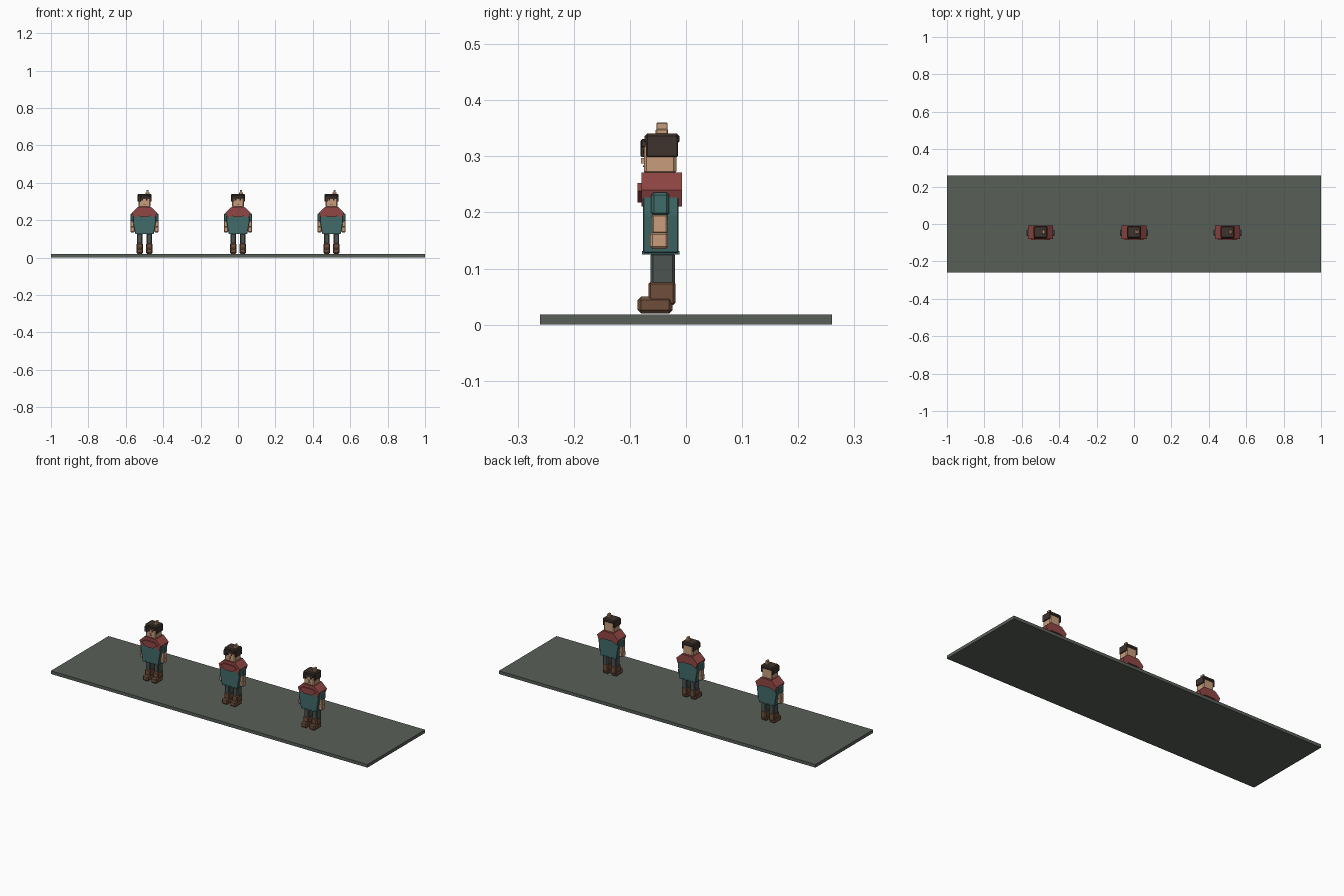
import bpy, bmesh

if "Cube" in bpy.data.objects:
    bpy.data.objects.remove(bpy.data.objects["Cube"])

def material(name, rgb):
    m = bpy.data.materials.new(name)
    m.diffuse_color = (*rgb, 1)
    m.use_nodes = True
    m.node_tree.nodes["Principled BSDF"].inputs["Base Color"].default_value = m.diffuse_color
    return m

STONE = material("grey green stone", (0.098, 0.114, 0.098))
RED = material("dull red cloth", (0.28, 0.062, 0.056))
TEAL = material("teal cloth", (0.052, 0.145, 0.14))
SKIN = material("tan skin", (0.58, 0.34, 0.20))
LEATHER = material("brown leather", (0.16, 0.077, 0.045))
HAIR = material("dark brown hair", (0.05, 0.033, 0.026))
TROUSER = material("slate trousers", (0.07, 0.088, 0.083))
DARK = material("near black", (0.012, 0.010, 0.010))

def finish(name, bm, mat, bevel):
    if bevel:
        bmesh.ops.bevel(bm, geom=bm.edges[:], offset=bevel, segments=1,
                        affect='EDGES', clamp_overlap=True)
    bmesh.ops.recalc_face_normals(bm, faces=bm.faces[:])
    me = bpy.data.meshes.new(name)
    bm.to_mesh(me)
    bm.free()
    me.materials.append(mat)
    ob = bpy.data.objects.new(name, me)
    bpy.context.collection.objects.link(ob)
    return ob

def block(name, xs, ys, zs, mat, bevel=0.0):
    """Chamfered box given by its ranges along x, y and z."""
    bm = bmesh.new()
    bmesh.ops.create_cube(bm, size=1)
    for v in bm.verts:
        v.co = [r[0] + (c + 0.5) * (r[1] - r[0]) for r, c in zip((xs, ys, zs), v.co)]
    return finish(name, bm, mat, bevel)

def prism(name, half, ys, cx, mat, bevel=0.0):
    """Symmetric front outline (right half, top to bottom) extruded along y."""
    pts = [(x, z) for x, z in half] + [(-x, z) for x, z in reversed(half) if x > 0]
    bm = bmesh.new()
    face = bm.faces.new([bm.verts.new((cx + x, ys[0], z)) for x, z in pts])
    new = bmesh.ops.extrude_face_region(bm, geom=[face])['geom']
    for v in new:
        if isinstance(v, bmesh.types.BMVert):
            v.co.y = ys[1]
    return finish(name, bm, mat, bevel)

block("base_slab", (-1, 1), (-0.26, 0.26), (0, 0.018), STONE)

def figure(cx):
    def part(name, x0, x1, ys, zs, mat, bevel=0.0):
        return block(name, (cx + x0, cx + x1), ys, zs, mat, bevel)

    # tunic with hem, shoulder mantle and its front drape
    prism("tunic", [(0.062, 0.245), (0.062, 0.195), (0.05, 0.128)],
          (-0.077, -0.013), cx, TEAL, 0.002)
    part("tunic_hem", -0.048, 0.048, (-0.078, -0.012), (0.125, 0.131), TEAL)
    prism("mantle", [(0.034, 0.271), (0.067, 0.24), (0.056, 0.211), (0.03, 0.225)],
          (-0.079, -0.007), cx, RED)
    prism("mantle_drape", [(0.03, 0.253), (0.05, 0.238), (0.022, 0.218)],
          (-0.086, -0.078), cx, RED)

    # paired limbs and side hair
    for s, side in ((-1, "left"), (1, "right")):
        def pair(name, a, b, ys, zs, mat, bevel=0.0):
            lo, hi = sorted((s * a, s * b))
            part(side + "_" + name, lo, hi, ys, zs, mat, bevel)
        pair("sleeve", 0.05, 0.076, (-0.062, -0.03), (0.194, 0.236), TEAL, 0.005)
        pair("forearm", 0.054, 0.074, (-0.061, -0.033), (0.162, 0.197), SKIN, 0.003)
        pair("hand", 0.053, 0.075, (-0.064, -0.032), (0.135, 0.165), SKIN, 0.004)
        pair("leg", 0.011, 0.04, (-0.063, -0.02), (0.07, 0.128), TROUSER, 0.004)
        pair("boot_shaft", 0.009, 0.042, (-0.067, -0.019), (0.035, 0.077), LEATHER, 0.004)
        pair("boot_foot", 0.008, 0.044, (-0.086, -0.024), (0.02, 0.05), LEATHER, 0.006)
        pair("side_hair", 0.029, 0.037, (-0.071, -0.014), (0.299, 0.334), HAIR, 0.002)
        pair("eye", 0.008, 0.016, (-0.077, -0.074), (0.304, 0.312), DARK)

    # head and face
    part("head", -0.032, 0.032, (-0.075, -0.017), (0.268, 0.333), SKIN, 0.005)
    part("nose", -0.004, 0.004, (-0.08, -0.074), (0.287, 0.297), SKIN)
    part("mouth", -0.009, 0.009, (-0.0765, -0.074), (0.281, 0.284), LEATHER)

    # hair cap, swept fringe and the small upright tuft
    part("hair_cap", -0.037, 0.037, (-0.074, -0.012), (0.322, 0.341), HAIR, 0.005)
    part("fringe", -0.035, 0.03, (-0.08, -0.07), (0.316, 0.331), HAIR, 0.002)
    part("fringe_lock", -0.035, -0.018, (-0.081, -0.073), (0.299, 0.329), HAIR, 0.002)
    part("tuft_base", 0.006, 0.026, (-0.054, -0.032), (0.337, 0.349), SKIN, 0.002)
    part("tuft_tip", 0.011, 0.022, (-0.053, -0.033), (0.346, 0.36), SKIN, 0.001)

for centre in (-0.5, 0.0, 0.5):
    figure(centre)
